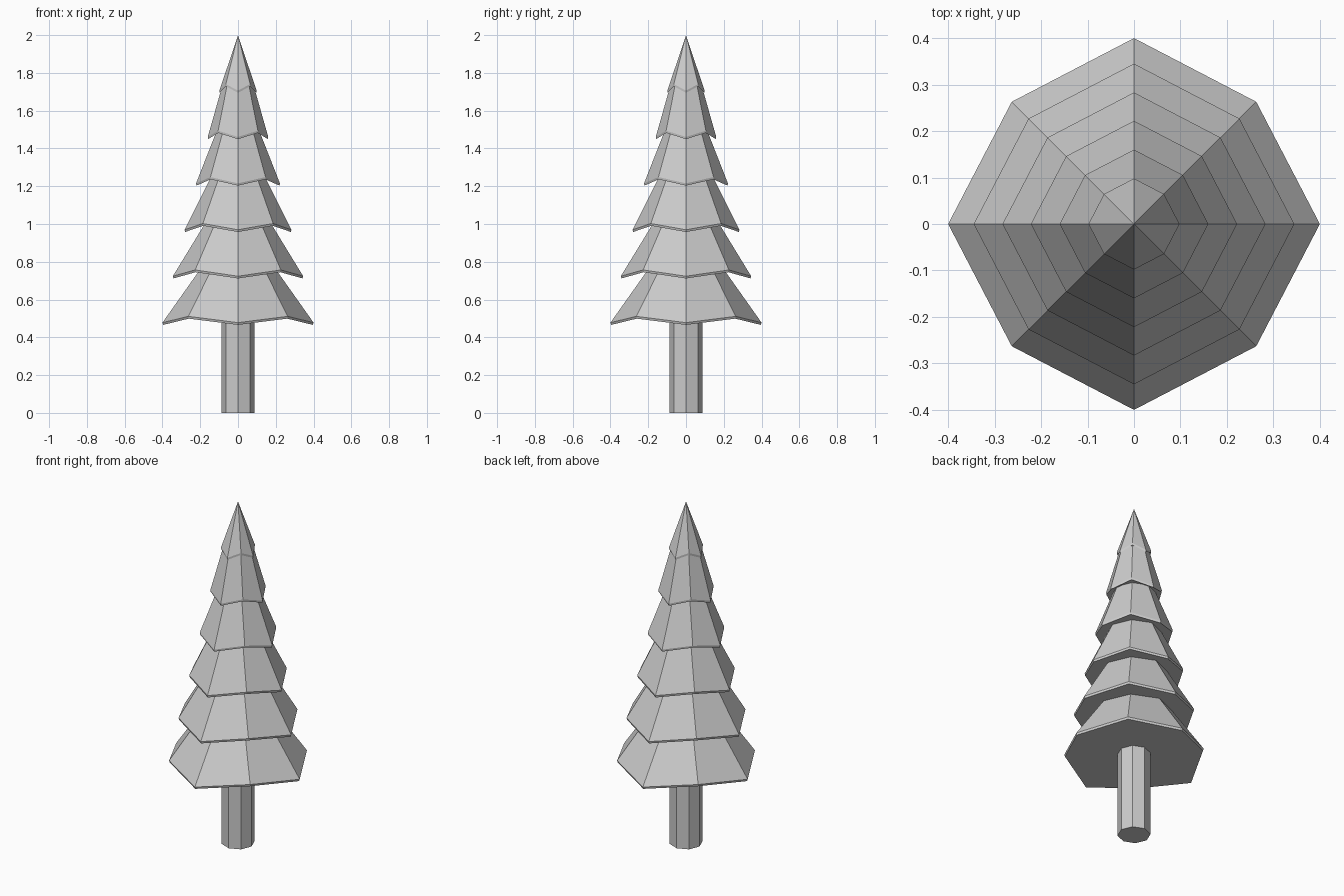
import bpy, bmesh
from math import sin, cos, pi

if "Cube" in bpy.data.objects:
    bpy.data.objects.remove(bpy.data.objects["Cube"])

SIDES = 8


def ring(bm, radius, z, pinch=1.0, lift=0.0):
    """Octagon whose diagonal corners are pulled in and raised."""
    verts = []
    for i in range(SIDES):
        a = i * 2 * pi / SIDES
        odd = i % 2
        r = radius * (pinch if odd else 1.0)
        verts.append(bm.verts.new((r * cos(a), r * sin(a), z + lift * odd)))
    return verts


def bridge(bm, low, high):
    for i in range(SIDES):
        j = (i + 1) % SIDES
        bm.faces.new((low[i], low[j], high[j], high[i]))


def finish(bm, name):
    bmesh.ops.recalc_face_normals(bm, faces=bm.faces)
    mesh = bpy.data.meshes.new(name)
    bm.to_mesh(mesh)
    bm.free()
    obj = bpy.data.objects.new(name, mesh)
    bpy.context.collection.objects.link(obj)
    return obj


# Trunk
bm = bmesh.new()
bottom, top = ring(bm, 0.088, 0), ring(bm, 0.088, 0.55)
bridge(bm, bottom, top)
bm.faces.new(bottom)
bm.faces.new(top)
finish(bm, "trunk")

# Overlapping branch tiers, the last one closing to the tip
radii = [0.40, 0.345, 0.283, 0.222, 0.16, 0.098]
for n, r in enumerate(radii):
    z = 0.466 + 0.2458 * n
    bm = bmesh.new()
    under = ring(bm, r * 0.99, z, 0.93, 0.033)
    rim = ring(bm, r, z + 0.012, 0.93, 0.033)
    bridge(bm, under, rim)
    bm.faces.new(under)
    if n < len(radii) - 1:
        crown = ring(bm, r * 0.49, z + 0.30, 0.95, 0.01)
        bridge(bm, rim, crown)
        bm.faces.new(crown)
    else:
        tip = bm.verts.new((0, 0, 2.0))
        for i in range(SIDES):
            bm.faces.new((rim[i], rim[(i + 1) % SIDES], tip))
    finish(bm, f"branch_tier_{n + 1}")
